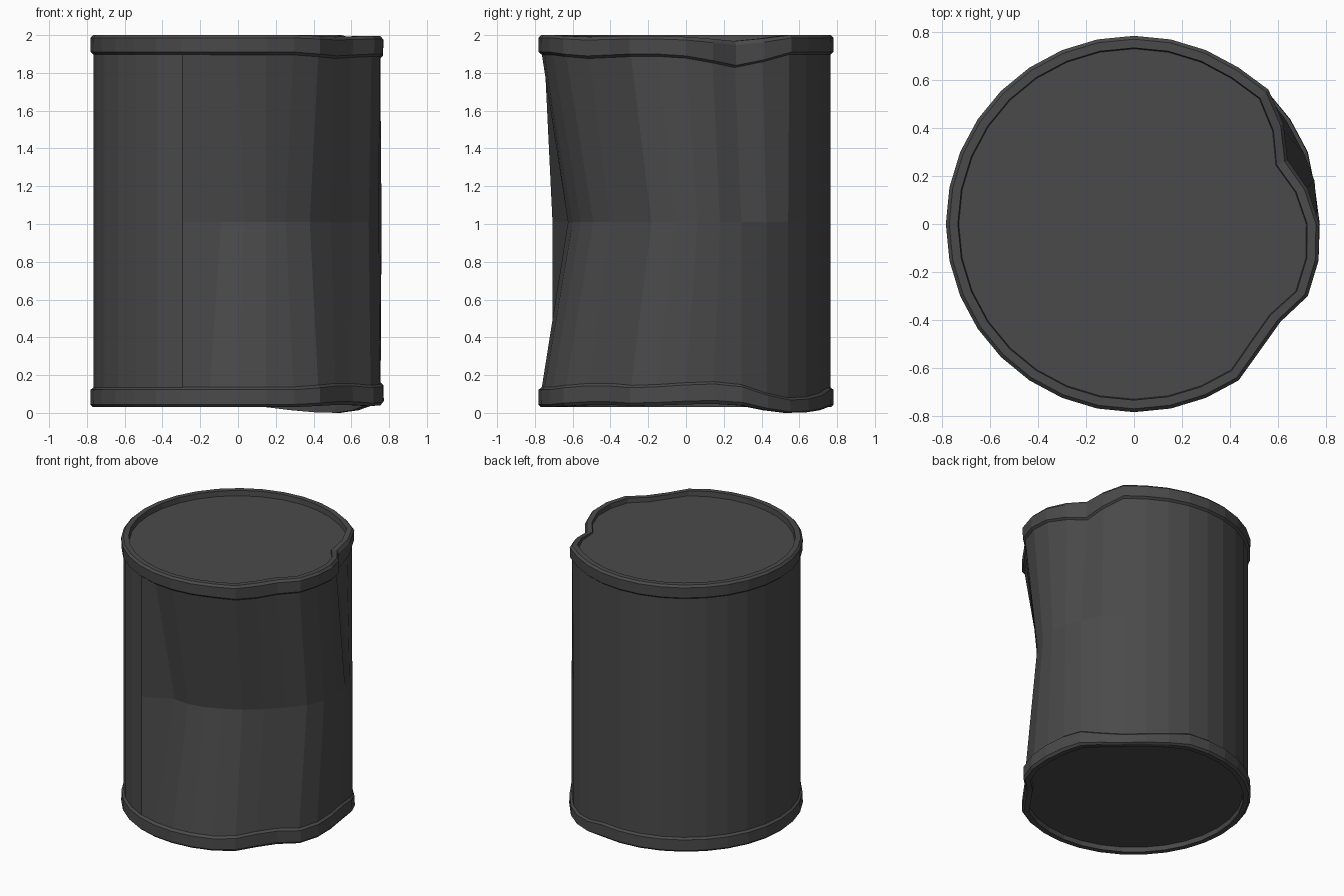
import bpy, math

if "Cube" in bpy.data.objects:
    bpy.data.objects.remove(bpy.data.objects["Cube"])

SIDES = 32
STEP = 360 / SIDES

# Dents, keyed by column number (0 faces +x, counting towards +y)
TOP_DR = {-4: -.04, -3: -.05, 0: -.012, 1: -.045, 2: -.09, 3: -.035, 4: .008}
TOP_DZ = {-5: -.01, -4: -.02, -3: -.015, -2: -.01, -1: -.01, 0: -.02,
          1: -.045, 2: -.07, 3: -.04}
BOT_DR = {-4: -.04, -3: -.05, -2: -.005, 0: -.01, 1: -.015}
BOT_DZ = {-5: .01, -4: .02, -3: .02, -2: .01, -1: .015, 0: .025, 1: .03,
          2: .015, 3: -.03, 4: -.055, 5: -.05, 6: -.03}
MID_SHIFT = {-9: (.06, .14), -8: (.03, .14), -7: (.0, .15), -6: (-.04, .15),
             -5: (-.045, .145), -4: (-.05, .14), -3: (-.035, .135),
             -2: (-.015, .11), -1: (-.005, .09), 0: (-.005, .06), 1: (0, .03)}

dark = bpy.data.materials.new("dark_grey_metal")
dark.diffuse_color = (.068, .068, .068, 1)
dark.use_nodes = True
dark.node_tree.nodes["Principled BSDF"].inputs["Base Color"].default_value = dark.diffuse_color


def ring(r, z, dr={}, dz={}, low=1.0, shift={}):
    """One 32-sided ring with its dents; low scales dz where it drops or rises."""
    pts = []
    for i in range(SIDES):
        k = i if i < SIDES // 2 else i - SIDES
        a = math.radians(k * STEP)
        rr = r + dr.get(k, 0)
        sx, sy = shift.get(k, (0, 0))
        pts.append((rr * math.cos(a) + sx, rr * math.sin(a) + sy,
                    z + low * dz.get(k, 0)))
    return pts


def loft(name, rings, cap=False):
    """Join rings (listed so that faces point outwards) into one mesh."""
    verts = [p for rg in rings for p in rg]
    faces = []
    for j in range(len(rings) - 1):
        for i in range(SIDES):
            n = (i + 1) % SIDES
            faces.append((j * SIDES + i, j * SIDES + n,
                          (j + 1) * SIDES + n, (j + 1) * SIDES + i))
    if cap:
        base = (len(rings) - 1) * SIDES
        faces.append(tuple(range(base, base + SIDES)))
    me = bpy.data.meshes.new(name)
    me.from_pydata(verts, [], faces)
    me.materials.append(dark)
    ob = bpy.data.objects.new(name, me)
    bpy.context.collection.objects.link(ob)
    return ob


# Crushed can wall with its crease at mid height
loft("can_wall", [ring(.765, .125, BOT_DR, BOT_DZ),
                  ring(.765, 1.01, shift=MID_SHIFT),
                  ring(.765, 1.91, TOP_DR, TOP_DZ)])

# Top rim rolling over into the recessed lid
top = [(.762, 1.895, 1), (.78, 1.91, 1), (.782, 1.985, .55),
       (.768, 2.0, .45), (.732, 2.0, .45), (.728, 1.962, 0)]
loft("top_rim_and_lid", [ring(r, z, TOP_DR, TOP_DZ, f) for r, z, f in top], True)

# Bottom rim and base, built the same way and turned outwards
bottom = [(.762, .138, 1), (.78, .123, 1), (.782, .045, .7),
          (.768, .031, .56), (.732, .031, .56), (.728, .065, .3)]
base = loft("bottom_rim_and_base",
            [ring(r, z, BOT_DR, BOT_DZ, f) for r, z, f in bottom], True)
base.data.flip_normals()
